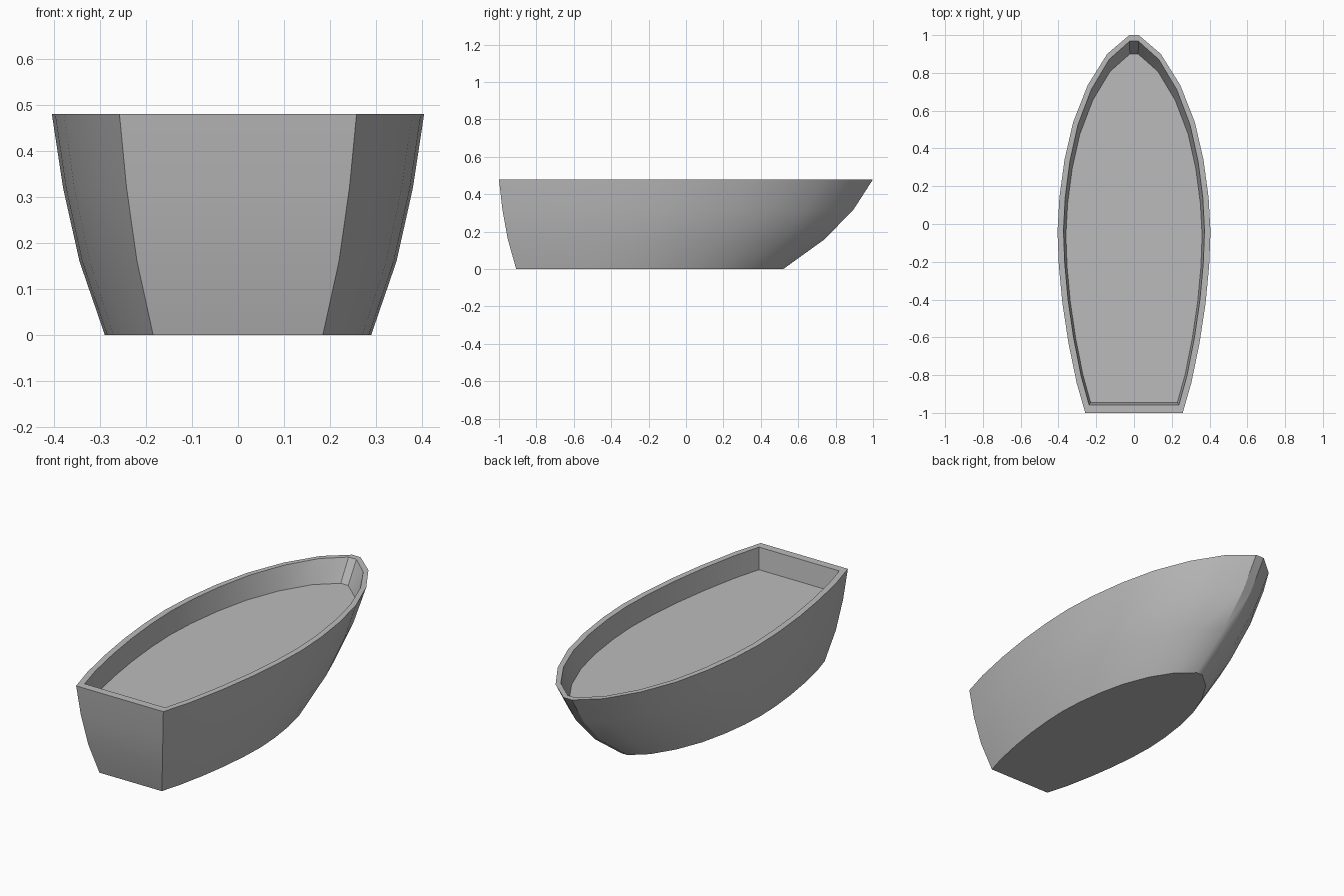
import bpy
import bmesh
import math

cube = bpy.data.objects.get("Cube")
if cube:
    bpy.data.objects.remove(cube, do_unlink=True)

# Half outline of the gunwale, stern to bow
HALF = [(.258, -1), (.304, -.84), (.347, -.63), (.379, -.42), (.398, -.22),
        (.405, -.04), (.395, .14), (.368, .34), (.322, .54), (.245, .735),
        (.142, .9), (.025, 1)]
OUTLINE = HALF + [(-x, y) for x, y in reversed(HALF)]

# Sections from keel to rim, then inside down to the deck:
# height, width scale, stern y, bow y
SECTIONS = [(0, .716, -.908, .52), (.16, .852, -.953, .742),
            (.32, .94, -.982, .897), (.48, 1, -1, 1),
            (.48, .922, -.957, .968), (.366, .89, -.945, .9)]

paint = bpy.data.materials.new("grey_paint")
paint.use_nodes = True
colour = (.5, .5, .5, 1)
paint.diffuse_color = colour
paint.node_tree.nodes["Principled BSDF"].inputs["Base Color"].default_value = colour


def ring(bm, z, width, stern, bow):
    """One scaled copy of the outline."""
    middle, half_length = (stern + bow) / 2, (bow - stern) / 2
    return [bm.verts.new((x * width, middle + y * half_length, z))
            for x, y in OUTLINE]


# Hull: lofted sections, closed by the bottom and the deck
bm = bmesh.new()
rings = [ring(bm, *section) for section in SECTIONS]
count = len(OUTLINE)
for low, high in zip(rings, rings[1:]):
    for i in range(count):
        j = (i + 1) % count
        bm.faces.new((low[i], low[j], high[j], high[i]))
bm.faces.new(rings[0][::-1])
bm.faces.new(rings[-1])
bmesh.ops.recalc_face_normals(bm, faces=bm.faces)

mesh = bpy.data.meshes.new("boat_hull")
bm.to_mesh(mesh)
bm.free()
mesh.materials.append(paint)
hull = bpy.data.objects.new("boat_hull", mesh)
bpy.context.collection.objects.link(hull)

bpy.ops.object.select_all(action='DESELECT')
hull.select_set(True)
bpy.context.view_layer.objects.active = hull
bpy.ops.object.shade_smooth_by_angle(angle=math.radians(30))
